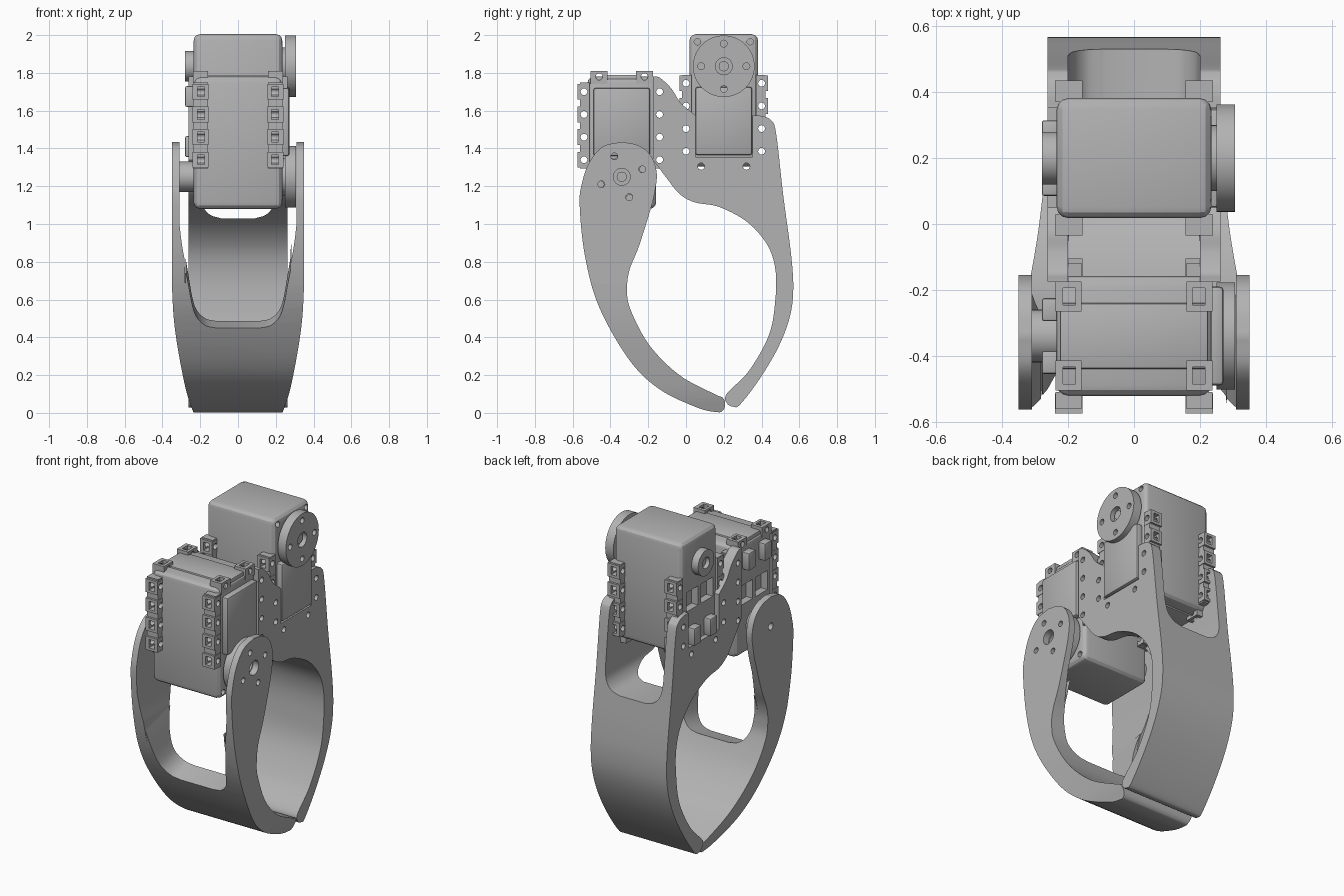
import bpy, bmesh, math
from mathutils import Vector

cube = bpy.data.objects.get("Cube")
if cube:
    bpy.data.objects.remove(cube)

grey = bpy.data.materials.new("plain grey")
grey.use_nodes = True
grey.diffuse_color = (0.45, 0.45, 0.45, 1)
grey.node_tree.nodes["Principled BSDF"].inputs["Base Color"].default_value = (0.45, 0.45, 0.45, 1)


def prism(name, pts, lo, hi, axis="X"):
    """Extrude a closed profile: (y, z) along X, or (x, z) along Y."""
    place = (lambda p, d: (d, p[0], p[1])) if axis == "X" else (lambda p, d: (p[0], d, p[1]))
    bm = bmesh.new()
    face = bm.faces.new([bm.verts.new(place(p, lo)) for p in pts])
    ext = bmesh.ops.extrude_face_region(bm, geom=[face])
    step = Vector((hi - lo, 0, 0)) if axis == "X" else Vector((0, hi - lo, 0))
    bmesh.ops.translate(bm, vec=step, verts=[g for g in ext["geom"] if isinstance(g, bmesh.types.BMVert)])
    bmesh.ops.recalc_face_normals(bm, faces=bm.faces)
    mesh = bpy.data.meshes.new(name)
    bm.to_mesh(mesh)
    bm.free()
    mesh.materials.append(grey)
    obj = bpy.data.objects.new(name, mesh)
    bpy.context.scene.collection.objects.link(obj)
    return obj


def box(name, x, y, z):
    z = sorted(z)
    return prism(name, [(y[0], z[0]), (y[1], z[0]), (y[1], z[1]), (y[0], z[1])], *x)


def disc(name, y, z, r, lo, hi, n=40):
    ring = [(y + r * math.cos(math.tau * i / n), z + r * math.sin(math.tau * i / n)) for i in range(n)]
    return prism(name, ring, lo, hi)


def smooth(pts, steps=7):
    """Open spline through the given points."""
    p = [Vector(q) for q in pts]
    p = [2 * p[0] - p[1]] + p + [2 * p[-1] - p[-2]]
    out = []
    for a, b, c, d in zip(p, p[1:], p[2:], p[3:]):
        for i in range(steps):
            t = i / steps
            out.append(tuple(0.5 * (2 * b + (c - a) * t + (2 * a - 5 * b + 4 * c - d) * t ** 2
                                    + (3 * b - a - 3 * c + d) * t ** 3)))
    return out + [tuple(p[-2])]


def bake(obj):
    bpy.context.view_layer.update()
    mesh = bpy.data.meshes.new_from_object(obj.evaluated_get(bpy.context.evaluated_depsgraph_get()))
    obj.modifiers.clear()
    obj.data = mesh


def combine(obj, others, op="DIFFERENCE"):
    for other in others:
        mod = obj.modifiers.new("cut", "BOOLEAN")
        mod.operation, mod.solver, mod.object = op, "EXACT", other
    bake(obj)
    for other in others:
        bpy.data.objects.remove(other)


def bevel(obj, width, segments=3):
    mod = obj.modifiers.new("round", "BEVEL")
    mod.width, mod.segments = width, segments
    bake(obj)


HOLE = 0.018
NUTS = [0.09 + 0.12 * i for i in range(4)]


def servo(prefix, cy, cz, s):
    """Actuator with its output axis at (cy, cz); s is the direction of its case."""
    def z(u):
        return cz + s * u

    def span(a, b):
        return (z(a), z(b))

    # Case with rounded edges, screw holes and side windows
    case = box(prefix + "_case", (-0.235, 0.235), (cy - 0.182, cy + 0.182), span(-0.17, 0.53))
    bevel(case, 0.035)
    cuts = [disc("screw_cut", cy + k * 0.14, z(-0.13), 0.017, 0.21, 0.3, 16) for k in (-1, 1)]
    cuts += [box("window_cut", (-0.3, -0.19), sorted((cy + k * 0.015, cy + k * 0.13)), span(0.15, 0.27))
             for k in (-1, 1)]
    combine(case, cuts)

    # Raised panel on one side, connector blocks on the other
    panel = box(prefix + "_panel", (0.22, 0.272), (cy - 0.15, cy + 0.15), span(0.11, 0.47))
    bevel(panel, 0.012, 2)
    for k, tag in ((-1, "front"), (1, "back")):
        block = box(prefix + "_connector_" + tag, (-0.28, -0.22),
                    (cy + k * 0.08 - 0.035, cy + k * 0.08 + 0.035), span(0.37, 0.48))
        bevel(block, 0.008, 2)

    # Four nut rails along the case, with pockets and bolt holes
    for kx in (-1, 1):
        for ky in (-1, 1):
            def xs(a, b):
                return sorted((kx * a, kx * b))

            def ys(a, b):
                return sorted((cy + ky * a, cy + ky * b))
            rail = box(f"{prefix}_rail_{'left' if kx > 0 else 'right'}_{'back' if ky > 0 else 'front'}",
                       xs(0.16, 0.238), ys(0.17, 0.222), span(0.045, 0.5))
            combine(rail, [box("tab", xs(0.157, 0.24), ys(0.175, 0.235), span(n - 0.042, n + 0.042))
                           for n in NUTS], "UNION")
            cuts = [box("pocket_cut", xs(0.178, 0.215), ys(0.192, 0.3), span(n - 0.026, n + 0.026)) for n in NUTS]
            cuts += [disc("bolt_cut", cy + ky * 0.2, z(n), HOLE, -0.4, 0.4, 16) for n in NUTS]
            combine(rail, cuts)
        # End tabs carrying the last pair of bolts
        for ky in (-1, 1):
            c = cy + ky * 0.12
            tab = box(f"{prefix}_end_tab_{kx}_{ky}", sorted((kx * 0.16, kx * 0.238)),
                      (c - 0.045, c + 0.045), span(0.49, 0.56))
            combine(tab, [disc("bolt_cut", c, z(0.53), HOLE, -0.4, 0.4, 16),
                          box("pocket_cut", sorted((kx * 0.178, kx * 0.215)),
                              (c - 0.026, c + 0.026), span(0.515, 0.6))])
    lid = box(prefix + "_lid", (-0.225, 0.225), (cy - 0.1, cy + 0.1), span(0.5, 0.54))
    bevel(lid, 0.008, 2)

    # Output horn with four holes, and the bearing boss opposite
    disc(prefix + "_horn_neck", cy, cz, 0.1, 0.22, 0.26)
    horn = disc(prefix + "_horn", cy, cz, 0.163, 0.25, 0.306, 64)
    turn = 0 if s < 0 else math.radians(20)
    cuts = [disc("horn_cut", cy + 0.12 * math.cos(turn + i * math.pi / 2),
                 cz + 0.12 * math.sin(turn + i * math.pi / 2), HOLE, 0.2, 0.4, 16) for i in range(4)]
    combine(horn, cuts + [disc("horn_bore", cy, cz, 0.045, 0.275, 0.4, 24)])
    disc(prefix + "_horn_screw", cy, cz, 0.027, 0.26, 0.29, 20)
    boss = disc(prefix + "_boss", cy, cz, 0.08, -0.28 if s < 0 else -0.312, -0.22)
    combine(boss, [disc("boss_bore", cy, cz, 0.035, -0.4, -0.255, 24)])


servo("front_servo", -0.34, 1.25, 1)
servo("back_servo", 0.2, 1.835, -1)

# Fixed finger: side plates that carry both servos and sweep into the back claw
fixed_profile = (
    smooth([(-0.175, 1.78), (-0.14, 1.775), (-0.08, 1.72), (-0.035, 1.65), (0.0, 1.615), (0.05, 1.575)])
    + [(0.05, 1.355), (0.352, 1.355)]
    + smooth([(0.352, 1.575), (0.4, 1.572), (0.45, 1.55), (0.477, 1.48), (0.515, 1.15), (0.555, 0.85),
              (0.568, 0.66), (0.55, 0.51), (0.49, 0.35), (0.39, 0.18), (0.287, 0.045), (0.25, 0.033),
              (0.218, 0.05), (0.215, 0.1), (0.335, 0.225), (0.44, 0.415), (0.473, 0.6), (0.473, 0.76),
              (0.43, 0.89), (0.325, 1.01), (0.176, 1.09), (0.045, 1.115), (-0.035, 1.16), (-0.1, 1.24),
              (-0.145, 1.3), (-0.175, 1.34)]))
fixed = prism("fixed_finger", fixed_profile, -0.263, 0.263)


def slot_profile(rows, top):
    """Mirror a half outline given from the floor centre upward."""
    half = smooth(rows) + [(rows[-1][0], top)]
    return half + [(-x, y) for x, y in reversed(half)]


slot = prism("slot_cut", slot_profile([(0.09, 1.03), (0.15, 1.05), (0.188, 1.1), (0.2, 1.18)], 2.2), -1, 1, "Y")
holes = [disc("bolt_cut", y, z, HOLE, -0.4, 0.4, 16)
         for y, z in [(-0.14, 1.25 + n) for n in NUTS]
         + [(y, 1.835 - n) for y in (0.0, 0.4) for n in NUTS[2:]]
         + [(0.0, 1.835 - NUTS[1] - 0.04), (0.08, 1.305), (0.32, 1.305)][1:]]
combine(fixed, [slot] + holes)

# Moving finger: fork that grips the front servo and curves to the tip
moving_profile = smooth([
    (-0.34, 1.435), (-0.25, 1.415), (-0.185, 1.36), (-0.155, 1.27), (-0.165, 1.17), (-0.19, 1.07),
    (-0.25, 0.88), (-0.298, 0.76), (-0.312, 0.66), (-0.295, 0.55), (-0.195, 0.36), (-0.035, 0.2),
    (0.15, 0.1), (0.195, 0.08), (0.207, 0.045), (0.195, 0.012), (0.165, 0.004), (0.06, 0.028),
    (-0.14, 0.125), (-0.3, 0.28), (-0.46, 0.56), (-0.535, 0.83), (-0.563, 1.1), (-0.55, 1.22),
    (-0.51, 1.33), (-0.44, 1.41), (-0.34, 1.435)])[:-1]
moving = prism("moving_finger", moving_profile, -0.35, 0.35)
taper = prism("taper_form", slot_profile([(0.235, -0.002), (0.275, 0.12), (0.315, 0.32), (0.34, 0.5),
                                          (0.351, 0.7)], 2.2), -1, 1, "Y")
combine(moving, [taper], "INTERSECT")
fork = prism("fork_cut", slot_profile([(0.11, 0.45), (0.17, 0.465), (0.215, 0.51), (0.24, 0.58), (0.265, 0.72),
                                       (0.295, 0.88), (0.31, 1.0)], 2.2), -1, 1, "Y")
for v in fork.data.vertices:  # floor rises toward the inside
    v.co.z += 0.27 * (v.co.y + 0.4) if v.co.z < 0.8 else 0
holes = [disc("pivot_cut", -0.34, 1.25, 0.045, 0, 0.5, 24), disc("pivot_cut", -0.34, 1.25, 0.022, -0.5, 0, 16)]
for i in range(4):
    a = math.radians(20) + i * math.pi / 2
    holes.append(disc("bolt_cut", -0.34 + 0.115 * math.cos(a), 1.25 + 0.115 * math.sin(a), HOLE, 0, 0.5, 16))
combine(moving, [fork] + holes)

# Smooth curved walls, crisp edges
bpy.ops.object.select_all(action="DESELECT")
for obj in bpy.context.scene.objects:
    if obj.type == "MESH":
        obj.select_set(True)
        bpy.context.view_layer.objects.active = obj
bpy.ops.object.shade_smooth_by_angle(angle=math.radians(28))
